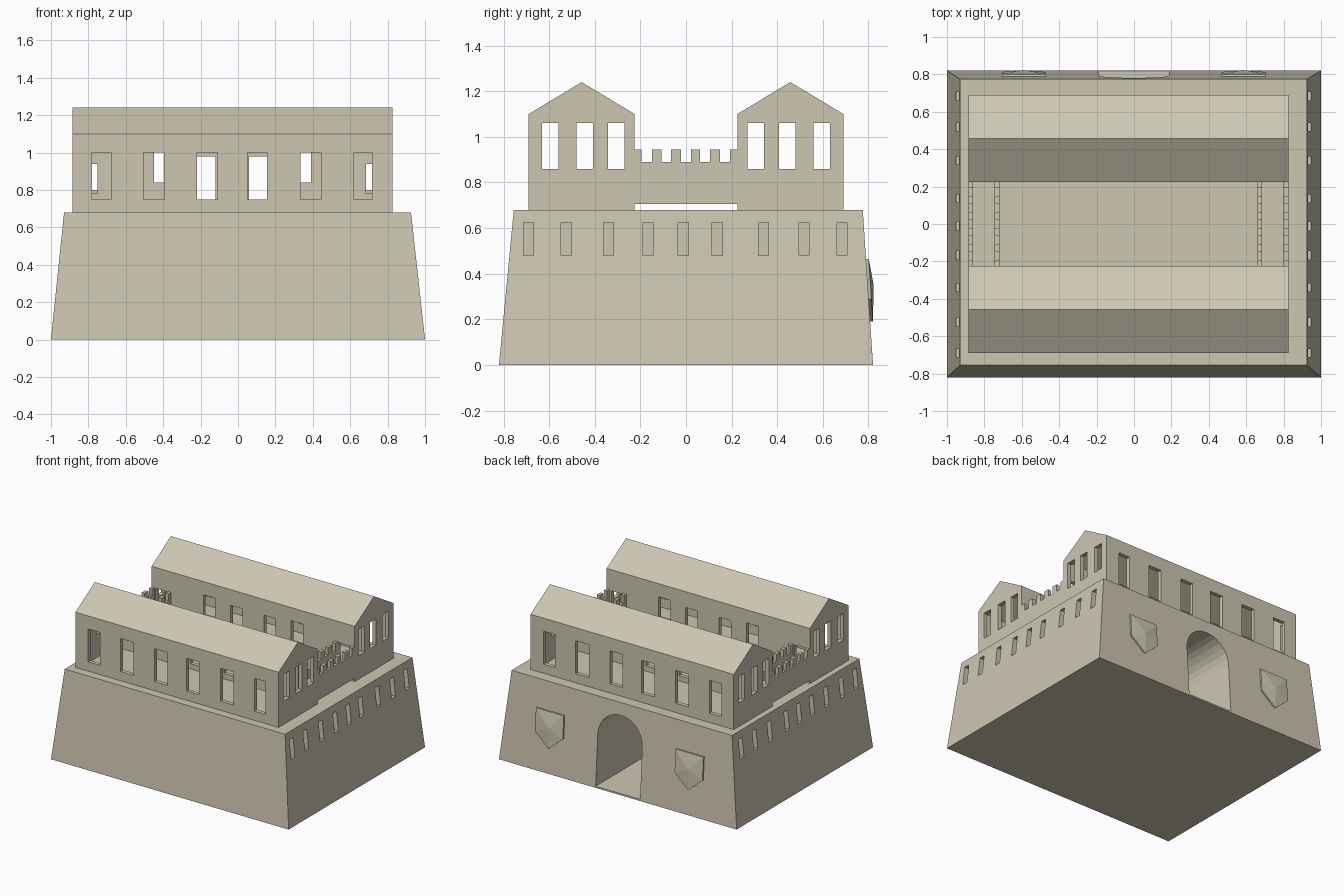
import bpy, bmesh, math
from mathutils import Vector

if "Cube" in bpy.data.objects:
    bpy.data.objects.remove(bpy.data.objects["Cube"])

stone = bpy.data.materials.new("pale_stone")
stone.diffuse_color = (0.61, 0.565, 0.44, 1)
stone.use_nodes = True
stone.node_tree.nodes["Principled BSDF"].inputs["Base Color"].default_value = stone.diffuse_color


def make(name, bm):
    bmesh.ops.recalc_face_normals(bm, faces=bm.faces)
    me = bpy.data.meshes.new(name)
    bm.to_mesh(me)
    bm.free()
    me.materials.append(stone)
    ob = bpy.data.objects.new(name, me)
    bpy.context.collection.objects.link(ob)
    return ob


def add_box(bm, x0, x1, y0, y1, z0, z1):
    verts = bmesh.ops.create_cube(bm, size=1)["verts"]
    for v in verts:
        v.co = (x1 if v.co.x > 0 else x0, y1 if v.co.y > 0 else y0, z1 if v.co.z > 0 else z0)
    return verts


def add_loft(bm, ring_a, ring_b):
    """Closed solid between two matching rings of points."""
    a = [bm.verts.new(p) for p in ring_a]
    b = [bm.verts.new(p) for p in ring_b]
    bm.faces.new(a)
    bm.faces.new(b[::-1])
    n = len(a)
    for i in range(n):
        bm.faces.new((a[i], a[(i + 1) % n], b[(i + 1) % n], b[i]))


def cut(ob, bm):
    """Subtract the solids in bm from ob."""
    cutter = make("cutter", bm)
    cutter.hide_render = True
    mod = ob.modifiers.new("cut", 'BOOLEAN')
    mod.operation = 'DIFFERENCE'
    mod.solver = 'EXACT'
    mod.object = cutter
    bpy.context.view_layer.objects.active = ob
    bpy.ops.object.modifier_apply(modifier=mod.name)
    bpy.data.objects.remove(cutter)


# Battered base
TOP = 0.68
bm = bmesh.new()
add_loft(bm,
         [(-1, -.82, 0), (1, -.82, 0), (1, .82, 0), (-1, .82, 0)],
         [(-.93, -.755, TOP), (.925, -.755, TOP), (.925, .775, TOP), (-.93, .775, TOP)])
base = make("battered_base", bm)

# Arched gate passage in the back, and arrow slits along both sides
bm = bmesh.new()
R, SPRING = .187, .40
arch = [(-R, .012), (R, .012)]
arch += [(R * math.cos(math.pi * i / 14), SPRING + R * math.sin(math.pi * i / 14)) for i in range(15)]
add_loft(bm, [(x, -.5, z) for x, z in arch], [(x, .95, z) for x, z in arch])
for y in (-.69, -.525, -.34, -.167, -.012, .137, .34, .518, .683):
    add_box(bm, .86, 1.1, y - .022, y + .022, .48, .625)
    add_box(bm, -1.1, -.86, y - .022, y + .022, .48, .625)
cut(base, bm)

# Two long gabled halls, hollow with windows
X0, X1, WALL = -.885, .825, .03
EAVE, RIDGE = 1.10, 1.24
OUTER = [(-.73, .10), (-.45, .11), (-.165, .11), (.103, .105), (.39, .11), (.668, .095)]
INNER = [(-.80, .78, .94), (-.40, .84, 1.0), (-.17, .72, .98), (.11, .72, .98), (.34, .84, 1.0), (.735, .78, .94)]


def gable(y0, y1, zb, ze, zr):
    return [(y0, zb), (y1, zb), (y1, ze), ((y0 + y1) / 2, zr), (y0, ze)]


for s, name in ((-1, "front_hall"), (1, "back_hall")):
    bm = bmesh.new()
    pro = gable(.225, .69, TOP, EAVE, RIDGE)
    add_loft(bm, [(X0, s * y, z) for y, z in pro], [(X1, s * y, z) for y, z in pro])
    hall = make(name, bm)
    bm = bmesh.new()
    pro = gable(.225 + WALL, .69 - WALL, TOP - .1, EAVE - .02, RIDGE - .035)
    add_loft(bm, [(X0 + WALL, s * y, z) for y, z in pro], [(X1 - WALL, s * y, z) for y, z in pro])
    cut(hall, bm)
    bm = bmesh.new()
    for x, w in OUTER:
        ya, yb = sorted((s * .645, s * .75))
        add_box(bm, x - w / 2, x + w / 2, ya, yb, .75, 1.0)
    for x, z0, z1 in INNER:
        ya, yb = sorted((s * .18, s * .264))
        add_box(bm, x - .05, x + .05, ya, yb, z0, z1)
    for y in (.305, .443, .595):
        for xa, xb in ((X0 - .1, X0 + .05), (X1 - .05, X1 + .1)):
            add_box(bm, xa, xb, s * y - .036, s * y + .036, .86, 1.06)
    cut(hall, bm)

# Crenellated walkways joining the halls
for xa, xb, name in ((-.885, -.72, "left"), (.66, .825, "right")):
    bm = bmesh.new()
    add_box(bm, xa, xb, -.226, .226, .705, .80)
    make(name + "_walkway", bm)
    bm = bmesh.new()
    for x in (xa, xb - .025):
        outline = [(.226, .705), (-.226, .705)]
        for y0, y1 in ((-.226, -.195), (-.15, -.107), (-.065, -.023),
                       (.021, .062), (.106, .15), (.192, .226)):
            outline += [(y0, .89)] if y0 > -.2 else []
            outline += [(y0, .945), (y1, .945)]
            outline += [(y1, .89)] if y1 < .2 else []
        add_loft(bm, [(x, y, z) for y, z in outline], [(x + .025, y, z) for y, z in outline])
    make(name + "_parapets", bm)


# Shields with raised centres beside the gate
def wall_y(z):
    return .82 - .045 * z / TOP


for cx, name in ((-.59, "left_shield"), (.585, "right_shield")):
    bm = bmesh.new()
    pts = [(-.117, .465), (.117, .465), (.117, .29), (0, .19), (-.117, .29)]
    back = [bm.verts.new((cx + x, wall_y(z) - .02, z)) for x, z in pts]
    rim = [bm.verts.new((cx + x, wall_y(z) + .012, z)) for x, z in pts]
    tip = bm.verts.new((cx, wall_y(.35) + .026, .35))
    bm.faces.new(back)
    for i in range(5):
        j = (i + 1) % 5
        bm.faces.new((back[i], back[j], rim[j], rim[i]))
        bm.faces.new((rim[i], rim[j], tip))
    make(name, bm)
